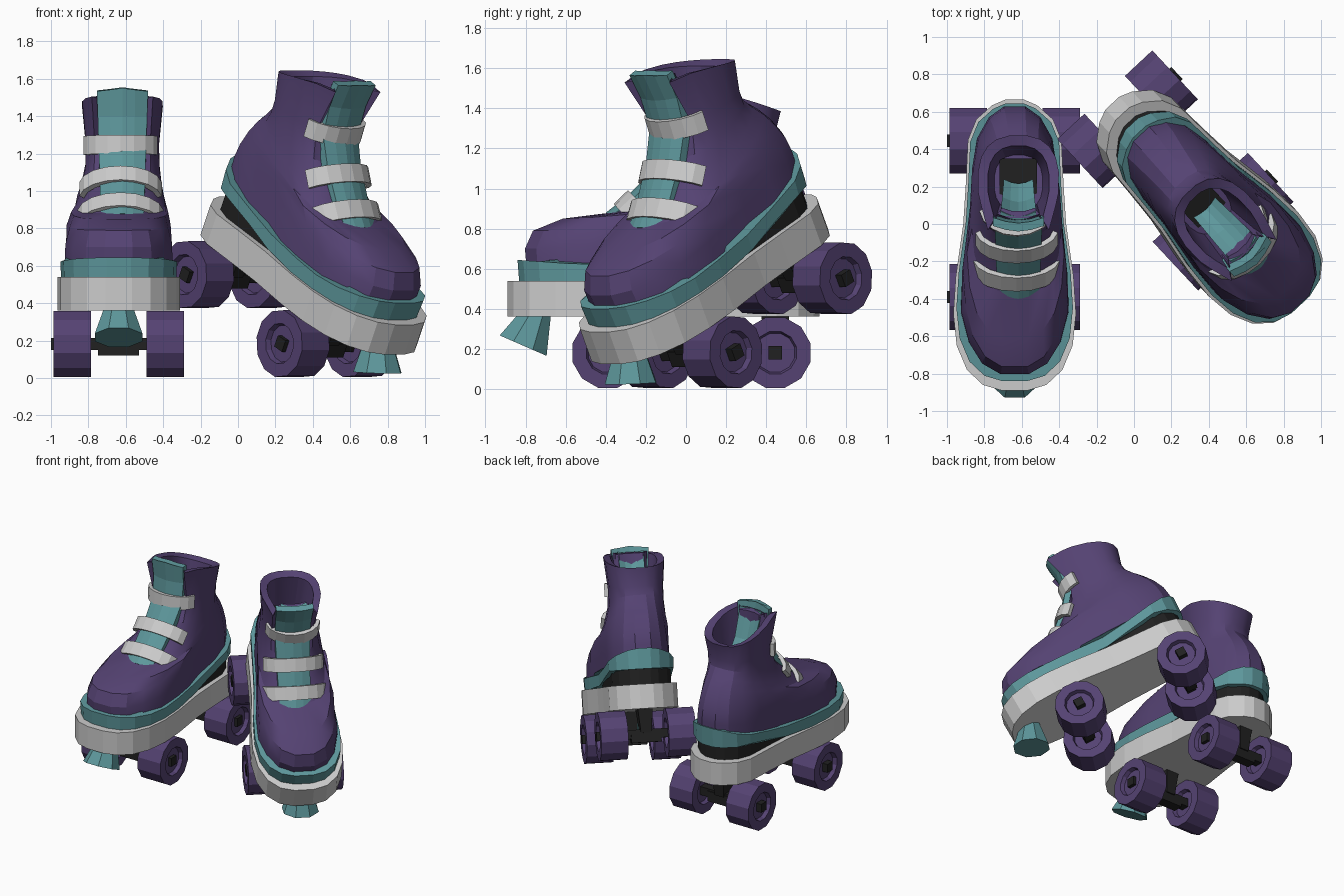
import bpy, math
from mathutils import Matrix, Vector

if "Cube" in bpy.data.objects:
    bpy.data.objects.remove(bpy.data.objects["Cube"])


def material(name, rgb):
    m = bpy.data.materials.new(name)
    m.diffuse_color = (*rgb, 1)
    m.use_nodes = True
    m.node_tree.nodes["Principled BSDF"].inputs["Base Color"].default_value = m.diffuse_color
    return m


PURPLE = material("purple", (0.09, 0.055, 0.17))
TEAL = material("teal", (0.11, 0.31, 0.33))
BLACK = material("black", (0.015, 0.015, 0.015))
LEAN = .02  # sideways offset of the ankle
parts = []


def loft(name, rings, mat=None, smooth=False):
    """Closed solid through a list of equally long point rings."""
    n = len(rings[0])
    faces = [list(range(n)), [len(rings) * n - 1 - i for i in range(n)]]
    for r in range(len(rings) - 1):
        for i in range(n):
            j = (i + 1) % n
            faces.append([r * n + i, (r + 1) * n + i, (r + 1) * n + j, r * n + j])
    me = bpy.data.meshes.new(name)
    me.from_pydata([p for ring in rings for p in ring], [], faces)
    ob = bpy.data.objects.new(name, me)
    bpy.context.collection.objects.link(ob)
    if mat:
        me.materials.append(mat)
    bpy.ops.object.select_all(action='DESELECT')
    ob.select_set(True)
    bpy.context.view_layer.objects.active = ob
    bpy.ops.object.mode_set(mode='EDIT')
    bpy.ops.mesh.select_all(action='SELECT')
    bpy.ops.mesh.normals_make_consistent(inside=False)
    bpy.ops.object.mode_set(mode='OBJECT')
    if smooth:
        bpy.ops.object.shade_smooth_by_angle(angle=math.radians(22))
    parts.append(ob)
    return ob


def lerp_table(table, v):
    if v <= table[0][0]:
        return table[0][1]
    for (a, p), (b, q) in zip(table, table[1:]):
        if v <= b:
            return p + (q - p) * (v - a) / (b - a)
    return table[-1][1]


def box(name, x, y, z, mat, taper=1.0):
    def ring(zz, k):
        cx, cy = sum(x) / 2, sum(y) / 2
        return [(cx + (a - cx) * k, cy + (b - cy) * k, zz)
                for a, b in ((x[0], y[0]), (x[1], y[0]), (x[1], y[1]), (x[0], y[1]))]
    loft(name, [ring(z[0], taper), ring(z[1], 1)], mat)


# Sole outline: (y, half width)
OUTLINE = [(-.89, .07), (-.86, .17), (-.78, .255), (-.65, .31), (-.48, .328), (-.28, .315),
           (0, .275), (.2, .262), (.45, .25), (.56, .205), (.635, .12), (.665, .05)]


def outline(k, ky, zfun, table=OUTLINE, dy=0.0):
    pts = [(w * k, -.11 + dy + (y + .11) * ky) for y, w in table]
    pts += [(-x, y) for x, y in reversed(pts)]
    return [(x, y, zfun(y)) for x, y in pts]


def sole_bottom(y):
    return lerp_table([(-.05, .54), (.4, .65)], y)


def sole_top(y):
    return lerp_table([(-.85, .645), (-.5, .62), (0, .635), (.3, .69), (.5, .74), (.64, .80)], y)


# Plate, sole and heel block
loft("plate", [outline(1, 1, lambda y: .362), outline(1, 1, lambda y: .54)])
loft("sole", [outline(.94, .945, sole_bottom, dy=.015),
              outline(.95, .955, sole_top, dy=.015)], TEAL)
heel = [p for p in OUTLINE if p[0] >= 0]
loft("heel_block", [outline(.86, .92, lambda y: .53, heel),
                    outline(.86, .92, lambda y: sole_bottom(y) + .01, heel)], BLACK)

# Boot: tilted rings (front y, front z, back y, back z, front width, back width)
BOOT = [(-.80, .58, .62, .68, .335, .26), (-.81, .70, .635, .83, .33, .255),
        (-.77, .79, .625, .91, .30, .25), (-.62, .85, .59, 1.0, .28, .235),
        (-.38, .88, .54, 1.08, .255, .22), (-.25, .95, .49, 1.14, .23, .208),
        (-.09, 1.10, .45, 1.19, .20, .20), (0, 1.25, .44, 1.25, .195, .20),
        (-.03, 1.51, .475, 1.385, .215, .22), (.02, 1.50, .42, 1.375, .165, .165),
        (.07, 1.15, .37, 1.10, .13, .13)]
FLAP = {7: .4, 8: 1, 9: .8}  # how far the collar opens around the tongue
rings = []
for k, (yf, zf, yb, zb, wf, wb) in enumerate(BOOT):
    ring = []
    for i in range(20):
        t = math.tau * (i + .5) / 20
        u = math.copysign(abs(math.cos(t)) ** .8, math.cos(t))
        v = math.copysign(abs(math.sin(t)) ** .8, math.sin(t))
        s = .5 - u / 2
        y = yf + (yb - yf) * s
        lim = lerp_table(OUTLINE, y) - .03
        x = max(-lim, min(lim, v * (wf + (wb - wf) * s)))
        if s < .08:
            y += .06 * FLAP.get(k, 0)
        elif s < .15:
            y -= .065 * FLAP.get(k, 0)
        ring.append((x + LEAN * min(1, max(0, (k - 2) / 4)), y, zf + (zb - zf) * s ** 1.5))
    rings.append(ring)
loft("boot", rings, PURPLE, smooth=True)
box("insole", (-.08, .12), (.13, .35), (1.09, 1.14), BLACK)


def tongue(name, path, half, thick, curl):
    """Creased ribbon following (y, z) points."""
    out = []
    for k, (y, z) in enumerate(path):
        a, b = path[max(k - 1, 0)], path[min(k + 1, len(path) - 1)]
        d = Vector((b[0] - a[0], b[1] - a[1])).normalized()
        n = Vector((d.y, -d.x))
        w = half * (.82 + .18 * k / (len(path) - 1))
        sec = [(-w, curl), (-w * .5, curl * .3), (0, 0), (w * .5, curl * .3), (w, curl)]
        sec += [(x, o + thick) for x, o in reversed(sec)]
        out.append([(x + LEAN, y + n.x * o,
                     z + n.y * o - (.02 * abs(x) / w if z > 1.5 else 0)) for x, o in sec])
    loft(name, out, TEAL)


tongue("tongue", [(-.40, .88), (-.29, .965), (-.135, 1.12), (-.04, 1.25),
                  (-.025, 1.4), (-.04, 1.55)], .137, .045, .03)
tongue("tongue_lining", [(.2, 1.15), (.1, 1.28), (.02, 1.5)], .095, .02, .03)

# Three straps: front centre (y, z), slope up the boot, half width
for k, (y, z, slope, half) in enumerate([(-.065, 1.25, 87, .2), (-.178, 1.098, 48, .222),
                                         (-.325, .958, 44, .232)]):
    up = Vector((0, math.cos(math.radians(slope)), math.sin(math.radians(slope))))
    back = Vector((0, up.z, -up.y))
    out = []
    for i in range(9):
        f = i / 4 - 1
        c = Vector((half * math.sin(f * 1.45) + .01, y, z)) + back * (.15 * (1 - math.cos(f * 1.45)))
        inward = (back * math.cos(f) - Vector((math.sin(f), 0, 0))) * .03
        out.append([c - up * .05, c + up * .05, c + up * .05 + inward, c - up * .05 + inward])
    loft("strap_%d" % (k + 1), out)

# Trucks and wheels
WHEEL = [(-.07, .10), (-.1, .11), (-.1, .182), (.1, .182), (.1, .11), (.07, .10)]
for label, ya in (("front", -.39), ("rear", .445)):
    box(label + "_axle", (-.362, .345), (ya - .033, ya + .033), (.149, .215), BLACK)
    box(label + "_axle_block", (-.11, .11), (ya - .04, ya + .04), (.12, .2), BLACK)
    box(label + "_truck", (-.055, .055), (ya - .07, ya + .07), (.19, .37), BLACK, .7)
    for side, xs in (("left", -1), ("right", 1)):
        loft("%s_%s_wheel" % (label, side),
             [[(xs * .248 + dx, ya + r * math.cos(math.tau * (i + .5) / 12),
                .182 + r * math.sin(math.tau * (i + .5) / 12)) for i in range(12)]
              for dx, r in WHEEL], PURPLE)

# Toe stop: slanted eight-sided cone
axis = Vector((0, .4, .92)).normalized()
fwd = Vector((0, -axis.z, axis.y))
base = Vector((0, -.812, .217))
loft("toe_stop", [[base + axis * h + Vector((r * math.cos(math.tau * (i + .5) / 8), 0, 0))
                   + fwd * (r * math.sin(math.tau * (i + .5) / 8)) for i in range(8)]
                  for h, r in ((0, .138), (.2, .07))], TEAL)

# Place the upright skate and a mirrored one tipped onto its front wheels
upright = Matrix.Translation((-.638, 0, 0))
turn = Matrix.Rotation(math.radians(43), 4, 'Z') @ Matrix.Rotation(math.radians(26.2), 4, 'X')
tipped = (Matrix.Translation((-.035, .56, .553)) @ turn
          @ Matrix.Translation((0, -.445, -.182)))
for ob in parts:
    twin = ob.copy()
    twin.data = ob.data.copy()
    twin.data.transform(Matrix.Diagonal((-1, 1, 1, 1)))
    twin.data.flip_normals()
    twin.name = "tipped_" + ob.name
    bpy.context.collection.objects.link(twin)
    twin.matrix_world = tipped
    ob.matrix_world = upright
